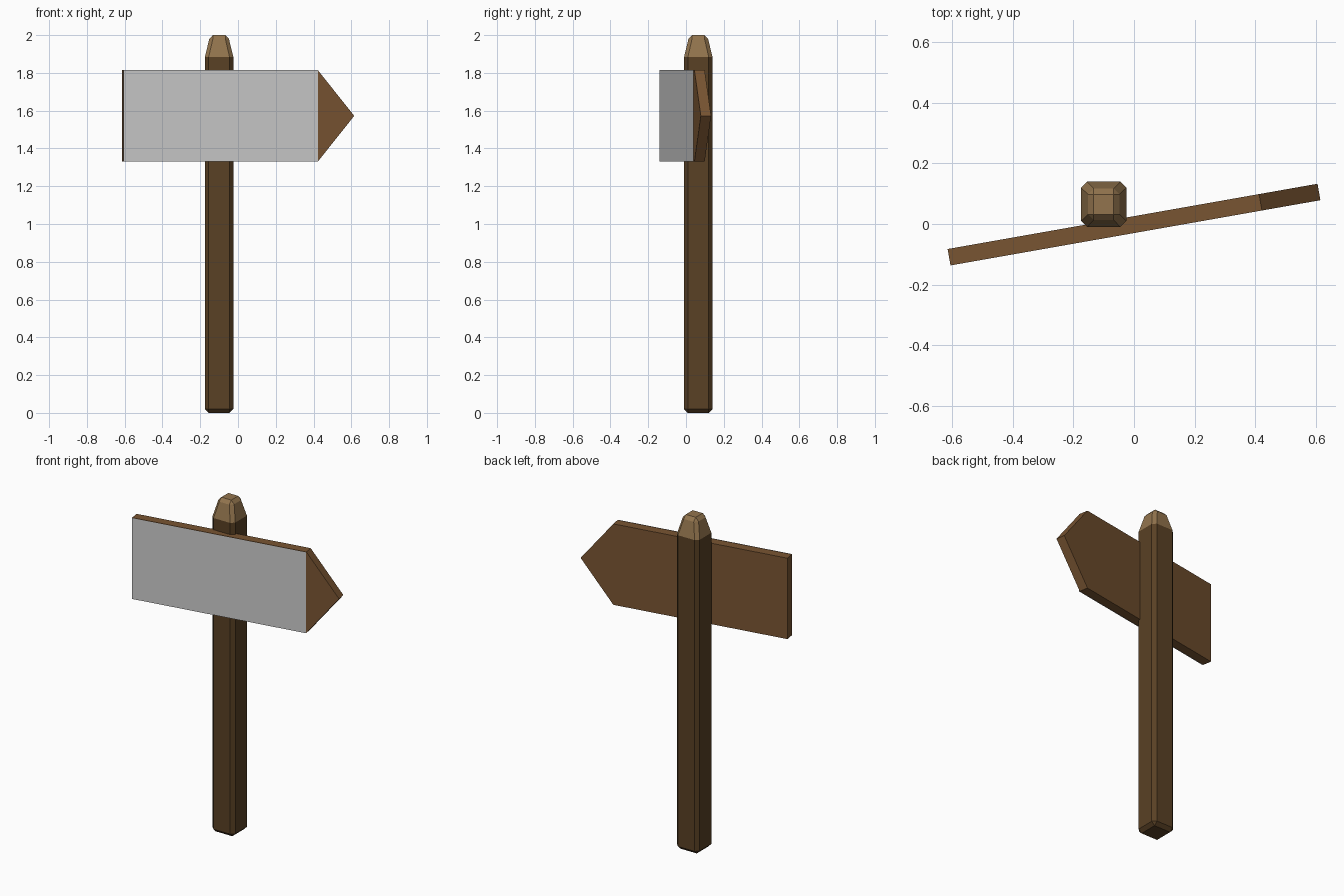
import bpy, bmesh
from math import radians
from mathutils import Matrix

if "Cube" in bpy.data.objects:
    bpy.data.objects.remove(bpy.data.objects["Cube"])


def material(name, color):
    m = bpy.data.materials.new(name)
    m.diffuse_color = (*color, 1)
    m.use_nodes = True
    m.node_tree.nodes["Principled BSDF"].inputs["Base Color"].default_value = m.diffuse_color
    return m


def add_object(name, bm, mats=()):
    bmesh.ops.recalc_face_normals(bm, faces=bm.faces)
    me = bpy.data.meshes.new(name)
    bm.to_mesh(me)
    bm.free()
    for m in mats:
        me.materials.append(m)
    ob = bpy.data.objects.new(name, me)
    bpy.context.collection.objects.link(ob)
    return ob


dark_wood = material("dark_wood", (0.10, 0.052, 0.018))
board_wood = material("board_wood", (0.19, 0.09, 0.032))
cut_wood = material("cut_wood", (0.29, 0.175, 0.075))

# Post: chamfered square section stacked up, tapering into a pale cut tip
# Rings are (z, half width, half width of the flat)
rings = [(0.02, 0.075, 0.055), (1.885, 0.075, 0.055), (1.98, 0.052, 0.033)]
bm = bmesh.new()


def octagon(z, h, f):
    pts = [(h, -f), (h, f), (f, h), (-f, h), (-h, f), (-h, -f), (-f, -h), (f, -h)]
    return [bm.verts.new((x, y, z)) for x, y in pts]


def end_cap(ring, z, f, mat):
    corner = [bm.verts.new((x * f, y * f, z)) for x, y in ((1, 1), (-1, 1), (-1, -1), (1, -1))]
    faces = [bm.faces.new(corner)]
    for i in range(4):
        a, b = ring[2 * i + 1], ring[(2 * i + 2) % 8]
        c = ring[(2 * i + 3) % 8]
        faces.append(bm.faces.new((a, b, corner[i])))
        faces.append(bm.faces.new((b, c, corner[(i + 1) % 4], corner[i])))
    for face in faces:
        face.material_index = mat


loops = [octagon(*r) for r in rings]
for k in range(2):
    for i in range(8):
        j = (i + 1) % 8
        face = bm.faces.new((loops[k][i], loops[k][j], loops[k + 1][j], loops[k + 1][i]))
        face.material_index = k
end_cap(loops[0], 0.0, 0.055, 0)
end_cap(loops[2], 2.0, 0.033, 1)
post = add_object("post", bm, (dark_wood, cut_wood))
post.location = (-0.10, 0.065, 0)

# Arrow board: five-sided profile extruded through its thickness
L, S, T = 0.62, 0.424, 0.0275
Z0, Z1 = 1.33, 1.815
turn = Matrix.Translation((0, -0.002, 0)) @ Matrix.Rotation(radians(10), 4, 'Z')
bm = bmesh.new()
outline = [(-L, Z0), (S, Z0), (L, (Z0 + Z1) / 2), (S, Z1), (-L, Z1)]
front = bm.faces.new([bm.verts.new((x, -T, z)) for x, z in outline])
ext = bmesh.ops.extrude_face_region(bm, geom=[front], use_keep_orig=True)
moved = [g for g in ext["geom"] if isinstance(g, bmesh.types.BMVert)]
bmesh.ops.translate(bm, verts=moved, vec=(0, 2 * T, 0))
board = add_object("arrow_board", bm, (board_wood,))
board.matrix_world = turn

# Blank grey panel just in front of the board
bm = bmesh.new()
y = -T - 0.004
bm.faces.new([bm.verts.new(p) for p in ((-L, y, Z0), (S, y, Z0), (S, y, Z1), (-L, y, Z1))])
panel = add_object("sign_panel", bm)
if panel.data.polygons[0].normal.y > 0:
    panel.data.flip_normals()
panel.matrix_world = turn
